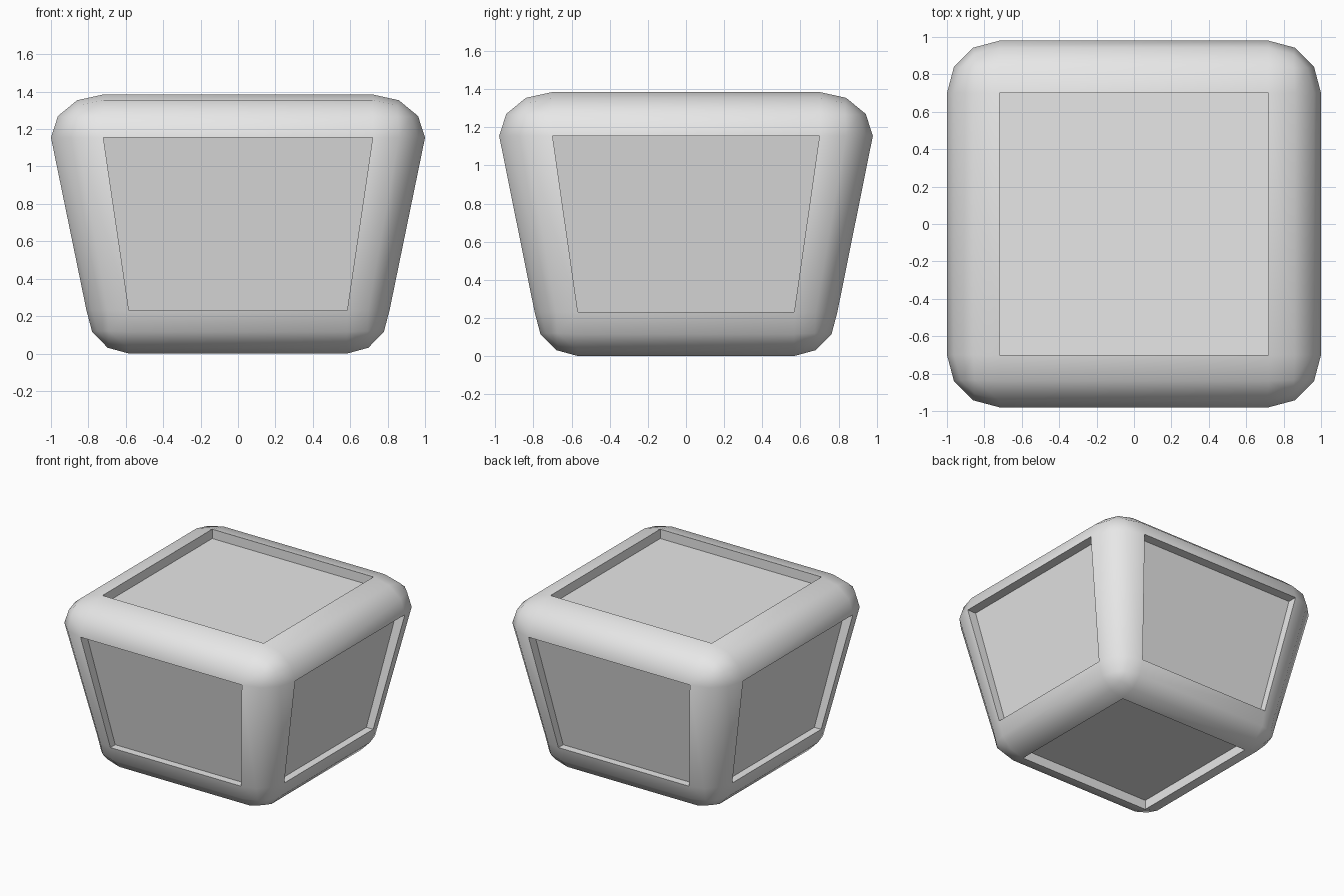
import bpy, bmesh
from mathutils import Vector

HALF = Vector((1.0, 0.98, 0.843))   # half sizes before flattening
BEVEL = 0.28
FLATTEN = 0.8214                    # vertical squash
TAPER = 0.81                        # footprint scale of the lower half
RECESS = 0.075

old = bpy.data.objects.get("Cube")
if old:
    bpy.data.objects.remove(old, do_unlink=True)

# Single plain grey
grey = bpy.data.materials.new("light_grey")
grey.use_nodes = True
colour = (0.8, 0.8, 0.8, 1.0)
grey.diffuse_color = colour
grey.node_tree.nodes["Principled BSDF"].inputs["Base Color"].default_value = colour

# Rounded box
bm = bmesh.new()
bmesh.ops.create_cube(bm, size=2)
bmesh.ops.scale(bm, vec=HALF, verts=bm.verts)
bmesh.ops.bevel(bm, geom=bm.edges[:], offset=BEVEL, offset_type='OFFSET',
                segments=3, profile=0.5, affect='EDGES')
bmesh.ops.scale(bm, vec=(1, 1, FLATTEN), verts=bm.verts)
bm.normal_update()

# Recessed panel on each of the six sides
panels = sorted(bm.faces, key=lambda f: f.calc_area())[-6:]
floors = bmesh.ops.extrude_discrete_faces(bm, faces=panels)["faces"]
for face in floors:
    face.normal_update()
    bmesh.ops.translate(bm, vec=face.normal * -RECESS, verts=face.verts[:])

# Narrow the lower half
lower = [v for v in bm.verts if v.co.z < 0]
bmesh.ops.scale(bm, vec=(TAPER, TAPER, 1), verts=lower)

# Stand on the ground
bottom = min(v.co.z for v in bm.verts)
bmesh.ops.translate(bm, vec=(0, 0, -bottom), verts=bm.verts)
bmesh.ops.recalc_face_normals(bm, faces=bm.faces)

mesh = bpy.data.meshes.new("rounded_block")
bm.to_mesh(mesh)
bm.free()
mesh.materials.append(grey)
block = bpy.data.objects.new("rounded_block", mesh)
bpy.context.collection.objects.link(block)

# Smooth rounded rim, crisp panel borders
bpy.ops.object.select_all(action='DESELECT')
block.select_set(True)
bpy.context.view_layer.objects.active = block
bpy.ops.object.shade_smooth_by_angle(angle=0.8)
